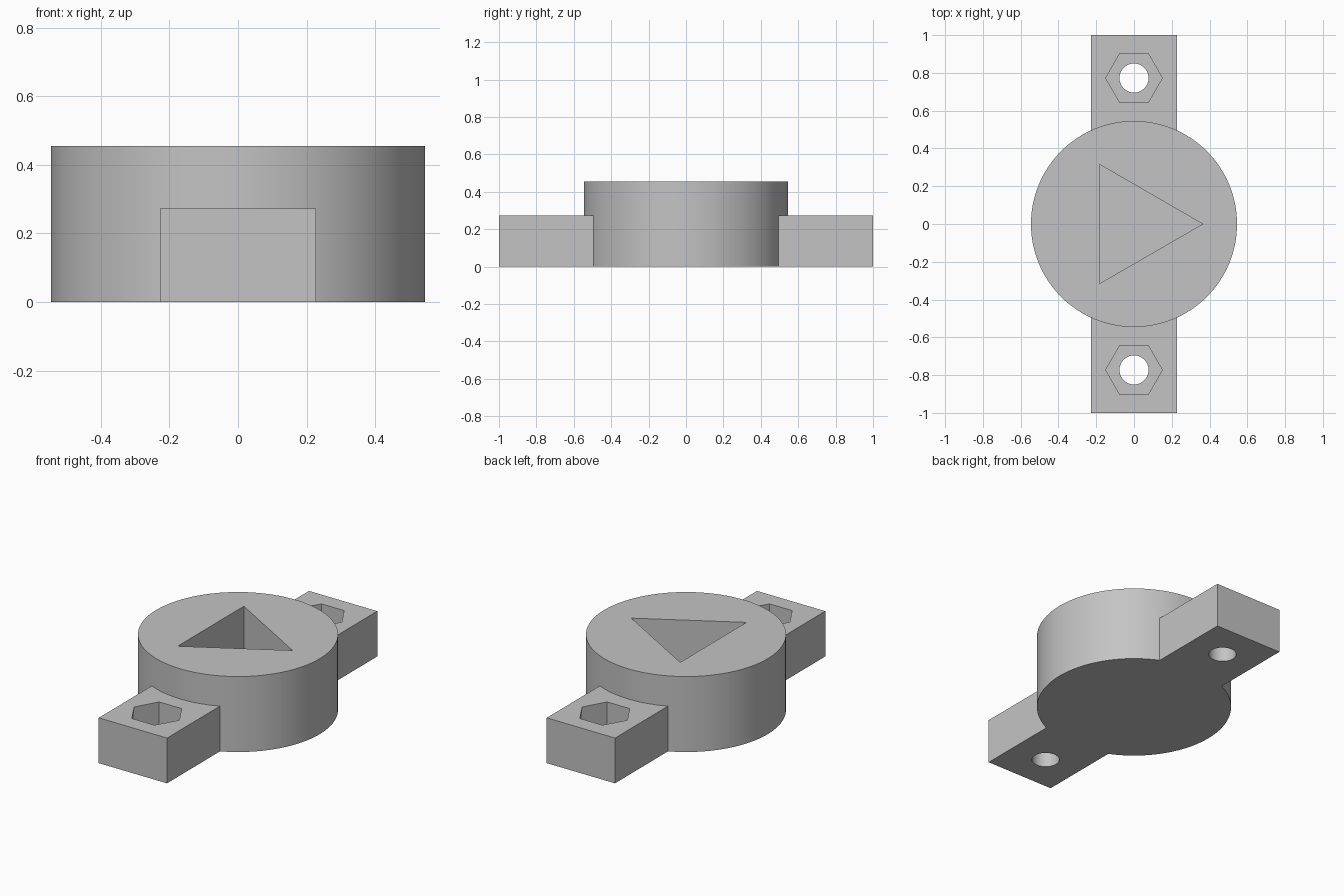
import bpy
import math

if "Cube" in bpy.data.objects:
    bpy.data.objects.remove(bpy.data.objects["Cube"], do_unlink=True)

U = 1 / 11                     # module: the part is 22 modules long
BODY_R, BODY_H = 6 * U, 5 * U
ARM_W, ARM_H = 5 * U, 3 * U
HOLE_Y = 8.5 * U
NUT_DEPTH, POCKET_DEPTH = 2 * U, 4 * U

grey = bpy.data.materials.new("light grey")
grey.use_nodes = True
colour = (0.55, 0.55, 0.55, 1)
grey.diffuse_color = colour
grey.node_tree.nodes["Principled BSDF"].inputs["Base Color"].default_value = colour


def prism(name, sides, radius, z0, z1, y=0, turn=0.0):
    """Upright prism with its first corner at angle `turn` from +x."""
    bpy.ops.mesh.primitive_cylinder_add(vertices=sides, radius=radius, depth=z1 - z0)
    ob = bpy.context.object
    ob.name = name
    # the primitive starts its first corner on +y
    ob.rotation_euler.z = turn - math.pi / 2
    ob.location = (0, y, (z0 + z1) / 2)
    bpy.ops.object.transform_apply(location=True, rotation=True, scale=True)
    ob.data.materials.append(grey)
    return ob


def combine(target, tool, operation):
    """Boolean the tool into the target and discard the tool."""
    bpy.ops.object.select_all(action="DESELECT")
    bpy.context.view_layer.objects.active = target
    target.select_set(True)
    mod = target.modifiers.new(operation.lower(), "BOOLEAN")
    mod.operation, mod.solver, mod.object = operation, "EXACT", tool
    bpy.ops.object.modifier_apply(modifier=mod.name)
    bpy.data.objects.remove(tool, do_unlink=True)


# Round body with the mounting bar running through it
body = prism("mounting_body", 128, BODY_R, 0, BODY_H)
bpy.ops.mesh.primitive_cube_add(size=1, location=(0, 0, ARM_H / 2))
bar = bpy.context.object
bar.name = "mounting_bar"
bar.scale = (ARM_W, 2, ARM_H)
bpy.ops.object.transform_apply(location=True, rotation=True, scale=True)
bar.data.materials.append(grey)
combine(body, bar, "UNION")

# Triangular blind pocket, one corner towards +x
pocket = prism("pocket_cutter", 3, 4 * U, BODY_H - POCKET_DEPTH, BODY_H + U)
combine(body, pocket, "DIFFERENCE")

# Bolt hole and hexagonal nut recess in each arm
for y in (-HOLE_Y, HOLE_Y):
    hole = prism("hole_cutter", 48, 0.077, -U, ARM_H + U, y)
    combine(body, hole, "DIFFERENCE")
    nut = prism("nut_cutter", 6, 0.15, ARM_H - NUT_DEPTH, ARM_H + U, y)
    combine(body, nut, "DIFFERENCE")

bpy.ops.object.select_all(action="DESELECT")
body.select_set(True)
bpy.context.view_layer.objects.active = body
bpy.ops.object.shade_smooth_by_angle(angle=math.radians(30))
